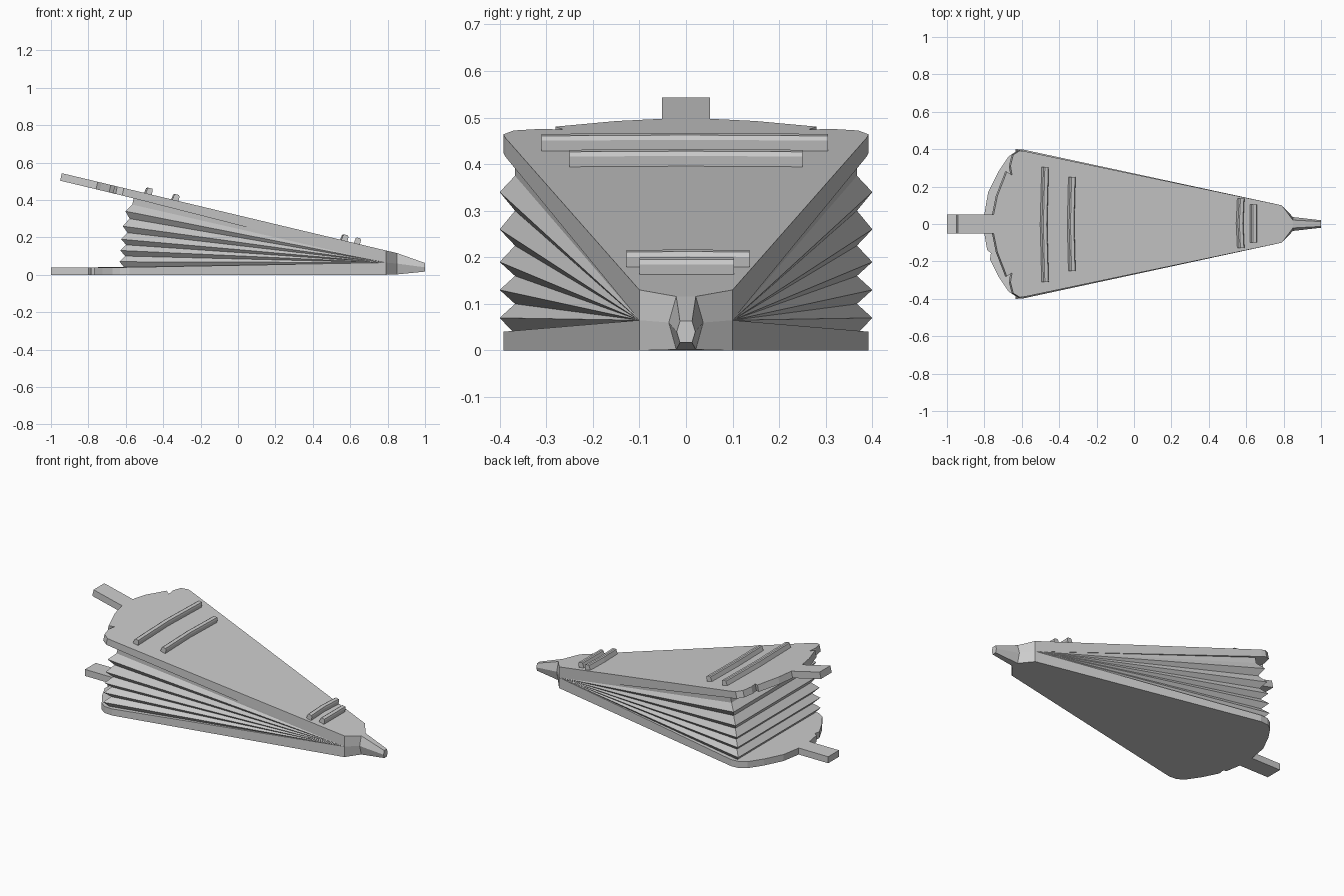
import bpy, bmesh

cube = bpy.data.objects.get("Cube")
if cube:
    bpy.data.objects.remove(cube, do_unlink=True)

grey = bpy.data.materials.new("plain grey")
grey.use_nodes = True
grey.diffuse_color = (0.6, 0.6, 0.6, 1)
grey.node_tree.nodes["Principled BSDF"].inputs["Base Color"].default_value = (0.6, 0.6, 0.6, 1)

NOSE_X = 0.79      # where both boards meet the nose
SLOPE = 0.2385     # rise of the upper board towards the back


def upper_z(x):
    return 0.13 + (NOSE_X - x) * SLOPE


def thickness(x):
    return 0.04 + 0.025 * max(0, (x + 0.6) / (NOSE_X + 0.6))


def loft(name, rings, cap=True):
    """Skin closed rings of equal length and cap both ends."""
    bm = bmesh.new()
    loops = [[bm.verts.new(p) for p in ring] for ring in rings]
    for a, b in zip(loops, loops[1:]):
        for i in range(len(a)):
            j = (i + 1) % len(a)
            bm.faces.new((a[i], a[j], b[j], b[i]))
    if cap:
        bm.faces.new(loops[0][::-1])
        bm.faces.new(loops[-1])
    bmesh.ops.remove_doubles(bm, verts=bm.verts, dist=0.0001)
    bmesh.ops.recalc_face_normals(bm, faces=bm.faces)
    mesh = bpy.data.meshes.new(name)
    bm.to_mesh(mesh)
    bm.free()
    mesh.materials.append(grey)
    obj = bpy.data.objects.new(name, mesh)
    bpy.context.collection.objects.link(obj)
    return obj


def outline(left, right):
    """Join the two half outlines, both listed from handle to nose."""
    return left + [(x, -y) for x, y in reversed(right)]


# Lower board with handle and a small nick in one back edge
handle = [(-1, 0.052), (-0.8, 0.052)]
curve = [(-0.725, 0.28), (-0.67, 0.362), (-0.63, 0.388), (-0.58, 0.392), (NOSE_X, 0.1)]
nick = [(-0.785, 0.14), (-0.765, 0.155), (-0.77, 0.19)]
shape = outline(handle + [(-0.78, 0.17)] + curve, handle + nick + curve)
loft("lower_board", [[(x, y, 0) for x, y in shape],
                     [(x, y, thickness(x)) for x, y in shape]])

# Sloping upper board with handle and nicks in both back edges
half = [(-0.942, 0.052), (-0.75, 0.052), (-0.73, 0.15), (-0.695, 0.24), (-0.68, 0.28),
        (-0.652, 0.262), (-0.66, 0.31), (-0.645, 0.37), (-0.61, 0.392), (-0.58, 0.388),
        (NOSE_X, 0.1)]
shape = outline(half, half)


def board_underside(x, y):
    drop = thickness(x)
    lean = 0 if x == NOSE_X else 0.009
    return (x - lean, y, upper_z(x) - drop)


loft("upper_board", [[board_underside(x, y) for x, y in shape],
                     [(x, y, upper_z(x)) for x, y in shape]])

# Pleated bag: folds fan out from one point on each side of the nose
heights = [0.035, 0.07, 0.10, 0.13, 0.16, 0.19, 0.225, 0.26, 0.30, 0.34, 0.375, 0.415]
rings = []
for i, z in enumerate(heights):
    peak = i % 2 == 1 and i < len(heights) - 1
    back = -0.605 + 0.045 * (z / 0.4) ** 2 - (0.03 if peak else 0)
    y = 0.4 if peak else 0.367
    rings.append([(back, y, z), (back, -y, z),
                  (NOSE_X, -0.1, 0.065), (NOSE_X, 0.1, 0.065)])


def build_bag(rings):
    bm = bmesh.new()
    tips = [bm.verts.new(p) for p in rings[0][2:]]
    backs = [[bm.verts.new(p) for p in ring[:2]] for ring in rings]
    for (a, b), (c, d) in zip(backs, backs[1:]):
        bm.faces.new((a, c, d, b))
        bm.faces.new((a, tips[1], c))
        bm.faces.new((b, d, tips[0]))
    for (a, b) in (backs[0], backs[-1]):
        bm.faces.new((a, b, tips[0], tips[1]))
    bmesh.ops.recalc_face_normals(bm, faces=bm.faces)
    mesh = bpy.data.meshes.new("pleated_bag")
    bm.to_mesh(mesh)
    bm.free()
    mesh.materials.append(grey)
    bpy.context.collection.objects.link(bpy.data.objects.new("pleated_bag", mesh))


build_bag(rings)


# Nose block narrowing into a six-sided nozzle
def hexagon(x, low, mid, high, wide, narrow):
    return [(x, -narrow, low), (x, narrow, low), (x, wide, mid),
            (x, narrow, high), (x, -narrow, high), (x, -wide, mid)]


collar = hexagon(0.85, 0.002, 0.06, 0.116, 0.037, 0.021)
loft("nose_block", [hexagon(NOSE_X, 0, 0.065, 0.13, 0.1, 0.1), collar])
loft("nozzle", [collar, hexagon(1, 0.017, 0.04, 0.063, 0.02, 0.013)])


# Raised ribs across the upper board, slightly bowed, with a bevelled top
def rib(name, x, y0, y1, bow):
    rings = []
    for t in (0, 0.35, 0.5, 0.65, 1):
        y = y0 + (y1 - y0) * t
        cx = x - bow * (1 - abs(2 * t - 1))
        section = [(-0.017, -0.01), (0.017, -0.01), (0.017, 0.022),
                   (0.012, 0.031), (-0.006, 0.031), (-0.012, 0.026)]
        rings.append([(cx + u + v * SLOPE, y, upper_z(cx + u) + v) for u, v in section])
    loft(name, rings)


rib("back_rib_outer", -0.478, -0.31, 0.305, 0.008)
rib("back_rib_inner", -0.335, -0.25, 0.25, 0.006)
rib("front_rib_inner", 0.568, -0.128, 0.136, 0.006)
rib("front_rib_outer", 0.635, -0.1, 0.103, 0)
